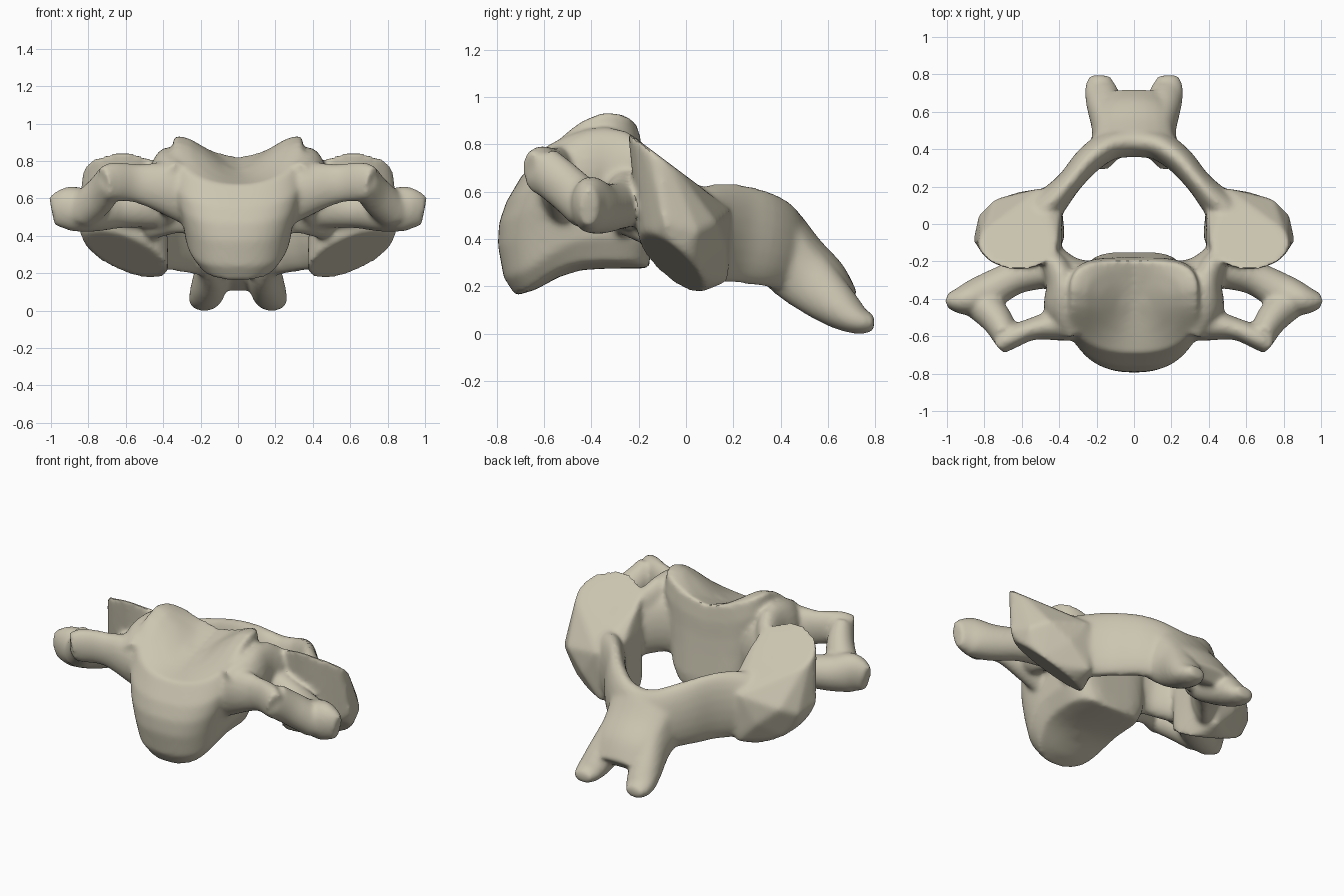
import bpy, bmesh, math
from mathutils import Vector

cube = bpy.data.objects.get("Cube")
if cube:
    bpy.data.objects.remove(cube, do_unlink=True)

bone = bpy.data.materials.new("pale bone")
bone.use_nodes = True
colour = (0.60, 0.56, 0.44, 1)
bone.diffuse_color = colour
bone.node_tree.nodes["Principled BSDF"].inputs["Base Color"].default_value = colour

bm = bmesh.new()
SIDES = 20


def skin(rings):
    """Bridge closed rings of points and cap both ends."""
    loops = [[bm.verts.new(p) for p in ring] for ring in rings]
    for low, high in zip(loops, loops[1:]):
        n = len(low)
        for i in range(n):
            j = (i + 1) % n
            bm.faces.new((low[i], low[j], high[j], high[i]))
    bm.faces.new(loops[0][::-1])
    bm.faces.new(loops[-1])


def catmull(stations, steps=4):
    """Smooth a list of stations (position and two radii)."""
    out = []
    last = len(stations) - 1
    for i in range(last):
        p0, p1, p2, p3 = (stations[min(max(k, 0), last)] for k in range(i - 1, i + 3))
        for s in range(steps):
            t = s / steps
            out.append([b + 0.5 * t * (c - a + t * (2*a - 5*b + 4*c - d + t * (3*(b - c) + d - a)))
                        for a, b, c, d in zip(p0, p1, p2, p3)])
    return out + [list(stations[-1])]


def limb(stations, sides=(1, -1)):
    """Elliptical tube: x, y, z, sideways radius, upright radius."""
    path = catmull(stations)
    for m in sides:
        pts = [Vector((m * s[0], s[1], s[2])) for s in path]
        rings = []
        for i, p in enumerate(pts):
            along = (pts[min(i + 1, len(pts) - 1)] - pts[max(i - 1, 0)]).normalized()
            side = along.cross(Vector((0, 0, 1))).normalized()
            up = side.cross(along)
            a, b = path[i][3:]
            rings.append([p + side * a * math.cos(k * math.tau / SIDES)
                          + up * b * math.sin(k * math.tau / SIDES) for k in range(SIDES)])
        skin(rings)


# Vertebral body: outlines with a straight back, between a dished top and an arched base
def top_z(x, y):
    t = min(abs(x) / 0.32, 1)
    hook = 0.16 * t * t * (3 - 2 * t) * math.exp(-((y + 0.38) / 0.23) ** 2)
    return 0.82 + 0.3 * (y + 0.2) + hook


def base_z(x, y):
    lip = 0.115 * math.exp(-((y + 0.72) / 0.17) ** 2)
    return 0.275 - lip + 0.6 * x * x


def outline(t, half, front, back, scale=1.0):
    ring = []
    for k in range(48):
        a = k * math.tau / 48
        c, s = math.cos(a), math.sin(a)
        power = 0.5 if s > 0 else 0.82
        x = half * scale * math.copysign(abs(c) ** power, c)
        y = (front + back) / 2 + (back - front) / 2 * scale * math.copysign(abs(s) ** power, s)
        z = base_z(x, y) * (1 - t) + top_z(x, y) * t
        ring.append((x, y, z))
    return ring


levels = [(0, 0.23, -0.72, -0.155), (0.14, 0.28, -0.77, -0.15), (0.42, 0.305, -0.795, -0.165),
          (0.62, 0.335, -0.79, -0.175), (0.8, 0.36, -0.76, -0.18), (1, 0.345, -0.69, -0.195)]
rings = [outline(*levels[0], scale=s) for s in (0.05, 0.35, 0.7)]
rings += [outline(*level) for level in levels]
rings += [outline(*levels[-1], scale=s) for s in (0.9, 0.75, 0.5, 0.25, 0.05)]
skin(rings)

# Articular pillars: hulls between the sloping upper and lower joint facets
for m in (1, -1):
    pts = []
    for k in range(SIDES):
        c, s = math.cos(k * math.tau / SIDES), math.sin(k * math.tau / SIDES)
        pts.append((0.62 + 0.21 * c, -0.105 + 0.14 * s, 0.745 - 0.105 * s))
        pts.append((0.60 + 0.23 * c, -0.06 + 0.14 * s, 0.30 + 0.08 * c - 0.10 * s))
    pts += [(0.86, -0.09, 0.46), (0.83, 0.05, 0.43), (0.75, 0.13, 0.47),
            (0.50, 0.19, 0.52), (0.48, 0.18, 0.22), (0.62, 0.17, 0.36),
            (0.385, 0.09, 0.28), (0.39, 0.08, 0.56), (0.385, -0.10, 0.58)]
    verts = [bm.verts.new((m * x, y, z)) for x, y, z in pts]
    hull = bmesh.ops.convex_hull(bm, input=verts)
    bmesh.ops.delete(bm, geom=list({g for g in hull["geom_interior"] + hull["geom_unused"]
                                    if isinstance(g, bmesh.types.BMVert)}), context="VERTS")

# Pedicles: the shoulder beside the body, then the root reaching each pillar
limb([(0.33, -0.58, 0.66, 0.07, 0.13), (0.375, -0.45, 0.68, 0.105, 0.17),
      (0.38, -0.32, 0.68, 0.09, 0.19), (0.43, -0.21, 0.59, 0.07, 0.17),
      (0.50, -0.10, 0.53, 0.085, 0.17)])
limb([(0.20, -0.27, 0.58, 0.07, 0.18), (0.34, -0.25, 0.59, 0.075, 0.18),
      (0.50, -0.15, 0.54, 0.09, 0.17)])

# Laminae closing the back of the canal
limb([(0.49, 0.07, 0.42, 0.10, 0.20), (0.415, 0.145, 0.425, 0.08, 0.21),
      (0.34, 0.23, 0.42, 0.067, 0.21), (0.24, 0.345, 0.395, 0.075, 0.20),
      (0.12, 0.425, 0.36, 0.08, 0.185), (-0.03, 0.445, 0.345, 0.085, 0.175)])

# Spinous process: a roof with two side ridges ending in a forked tip
limb([(0, 0.425, 0.425, 0.22, 0.095), (0, 0.50, 0.335, 0.21, 0.09),
      (0, 0.60, 0.225, 0.20, 0.09), (0, 0.69, 0.135, 0.16, 0.05)], sides=(1,))
limb([(0.16, 0.38, 0.35, 0.08, 0.14), (0.14, 0.50, 0.235, 0.085, 0.13),
      (0.16, 0.64, 0.115, 0.095, 0.095), (0.18, 0.73, 0.055, 0.085, 0.06),
      (0.18, 0.795, 0.045, 0.055, 0.035)])

# Transverse processes: front bar, rear bar and the outer bar enclosing the opening
limb([(0.22, -0.52, 0.60, 0.09, 0.16), (0.38, -0.535, 0.655, 0.09, 0.14),
      (0.54, -0.56, 0.68, 0.06, 0.105), (0.66, -0.61, 0.69, 0.06, 0.105),
      (0.72, -0.65, 0.68, 0.05, 0.09)])
limb([(0.45, -0.25, 0.57, 0.09, 0.13), (0.63, -0.285, 0.54, 0.09, 0.10),
      (0.78, -0.36, 0.53, 0.10, 0.11), (0.90, -0.405, 0.545, 0.085, 0.12),
      (0.995, -0.41, 0.53, 0.04, 0.08)])
limb([(0.68, -0.61, 0.70, 0.07, 0.10), (0.735, -0.51, 0.62, 0.085, 0.10),
      (0.83, -0.41, 0.53, 0.10, 0.10)])

# Fuse everything into one continuous bone
bmesh.ops.recalc_face_normals(bm, faces=bm.faces)
mesh = bpy.data.meshes.new("neck_vertebra")
bm.to_mesh(mesh)
bm.free()
mesh.materials.append(bone)
vertebra = bpy.data.objects.new("neck_vertebra", mesh)
bpy.context.collection.objects.link(vertebra)
bpy.ops.object.select_all(action="DESELECT")
vertebra.select_set(True)
bpy.context.view_layer.objects.active = vertebra

remesh = vertebra.modifiers.new("fuse", "REMESH")
remesh.mode = "VOXEL"
remesh.voxel_size = 0.014
soften = vertebra.modifiers.new("soften", "SMOOTH")
soften.factor = 0.5
soften.iterations = 10
for name in ("fuse", "soften"):
    bpy.ops.object.modifier_apply(modifier=name)
bpy.ops.object.shade_smooth_by_angle(angle=math.radians(40))
